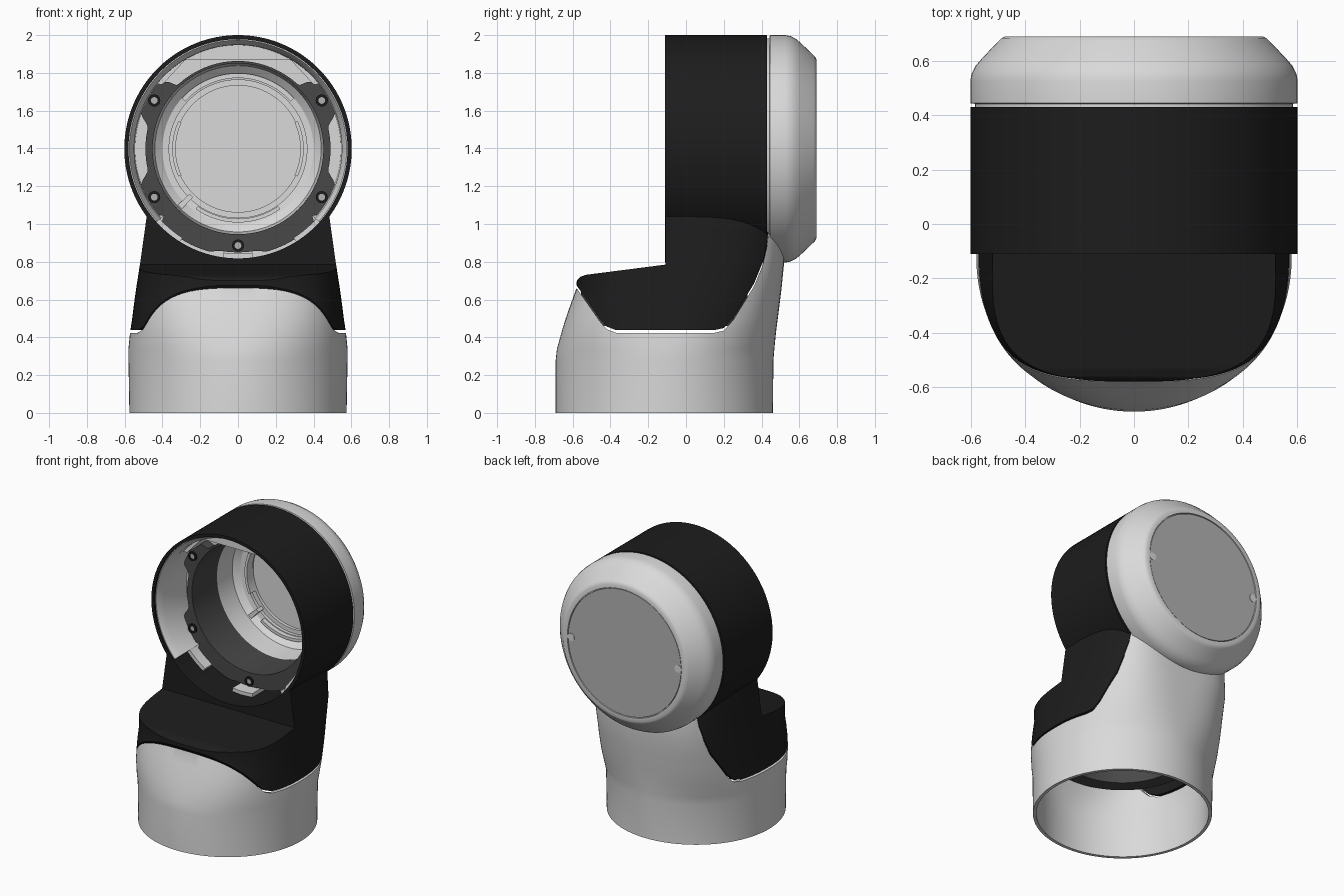
import bpy, bmesh, math

if "Cube" in bpy.data.objects:
    bpy.data.objects.remove(bpy.data.objects["Cube"])

CZ, R = 1.398, 0.602          # centre height and radius of the upper drum
BY = -0.115                   # centre y of the base


def material(name, v):
    m = bpy.data.materials.new(name)
    m.diffuse_color = (v, v, v, 1)
    m.use_nodes = True
    m.node_tree.nodes["Principled BSDF"].inputs["Base Color"].default_value = m.diffuse_color
    return m


LIGHT = material("light_grey", 0.70)
MID = material("mid_grey", 0.45)
DARK = material("dark_grey", 0.065)
BLACK = material("black", 0.012)


def finish(ob, mat, angle=32):
    ob.data.materials.clear()
    ob.data.materials.append(mat)
    for p in ob.data.polygons:
        p.material_index = 0
    bpy.ops.object.select_all(action='DESELECT')
    ob.select_set(True)
    bpy.context.view_layer.objects.active = ob
    bpy.ops.object.shade_smooth_by_angle(angle=math.radians(angle))
    return ob


def make(name, bm, mat=None):
    bmesh.ops.remove_doubles(bm, verts=bm.verts, dist=1e-5)
    bmesh.ops.recalc_face_normals(bm, faces=bm.faces)
    me = bpy.data.meshes.new(name)
    bm.to_mesh(me)
    bm.free()
    ob = bpy.data.objects.new(name, me)
    bpy.context.collection.objects.link(ob)
    return finish(ob, mat) if mat else ob


def lathe(name, prof, mat=None, a0=0, a1=360, n=128, axis='y', c=(0, CZ)):
    """Revolve (radius, depth) points; prof may be a function of the angle."""
    bm = bmesh.new()
    full = a1 - a0 >= 360
    rows = []
    for i in range(n if full else n + 1):
        deg = a0 + (a1 - a0) * i / n
        t = math.radians(deg)
        row = []
        for r, d in (prof(deg) if callable(prof) else prof):
            u, v = c[0] + r * math.cos(t), c[1] + r * math.sin(t)
            row.append(bm.verts.new((u, d, v) if axis == 'y' else (u, v, d)))
        rows.append(row)
    m = len(rows[0])
    pts = prof(0) if callable(prof) else prof
    span = m - 1 if pts[0][0] == 0 and pts[-1][0] == 0 else m
    for i in range(n):
        p, q = rows[i], rows[(i + 1) % len(rows)]
        for k in range(span):
            j = (k + 1) % m
            bm.faces.new((p[k], p[j], q[j], q[k]))
    if not full:
        bm.faces.new(rows[0])
        bm.faces.new(rows[-1])
    return make(name, bm, mat)


def block(r0, r1, y0, y1):
    return [(r0, y0), (r1, y0), (r1, y1), (r0, y1)]


def prism(name, pts, lo, hi, axis, mat=None):
    """Extrude a flat outline along x (outline in y,z) or y (outline in x,z)."""
    bm = bmesh.new()
    ends = [[bm.verts.new((t, u, v) if axis == 'x' else (u, t, v)) for u, v in pts]
            for t in (lo, hi)]
    bm.faces.new(ends[0])
    bm.faces.new(ends[1])
    for k in range(len(pts)):
        j = (k + 1) % len(pts)
        bm.faces.new((ends[0][k], ends[0][j], ends[1][j], ends[1][k]))
    return make(name, bm, mat)


# height, half width, front reach, back reach, squareness
SECTIONS = [(0, .575, .575, .575, 2), (.28, .58, .575, .578, 2), (.34, .58, .568, .583, 2.1),
            (.43, .571, .543, .592, 2.35), (.5, .56, .522, .601, 2.55),
            (.58, .55, .494, .611, 2.75), (.66, .539, .465, .621, 2.95),
            (.8, .517, .46, .635, 3.5), (1.1, .475, .46, .635, 4)]


def body(name, off, ext):
    bm = bmesh.new()
    rows, n = [], 128
    for k, (z, a, f, b, e) in enumerate(SECTIONS):
        z += -ext if k == 0 else ext if k == len(SECTIONS) - 1 else 0
        row = []
        for i in range(n):
            t = 2 * math.pi * i / n
            c, s = math.cos(t), math.sin(t)
            x = math.copysign(abs(c) ** (2 / e), c) * (a - off)
            y = math.copysign(abs(s) ** (2 / e), s) * ((b if s > 0 else f) - off)
            row.append(bm.verts.new((x, BY + y, z)))
        rows.append(row)
    for p, q in zip(rows, rows[1:]):
        for i in range(n):
            j = (i + 1) % n
            bm.faces.new((p[i], p[j], q[j], q[i]))
    bm.faces.new(rows[0])
    bm.faces.new(rows[-1])
    return make(name, bm)


def boolean(ob, cutter, op):
    mod = ob.modifiers.new("cut", 'BOOLEAN')
    mod.object, mod.operation, mod.solver = cutter, op, 'EXACT'
    bpy.ops.object.select_all(action='DESELECT')
    ob.select_set(True)
    bpy.context.view_layer.objects.active = ob
    bpy.ops.object.modifier_apply(modifier=mod.name)
    bpy.data.objects.remove(cutter)


def drum_cutter():
    return lathe("drum_cutter", [(0, -.4), (.592, -.4), (.592, .9), (0, .9)])


# Split line between the light base and the black neck, seen from the side
SPLIT = [(-.58, .662), (-.45, .477), (-.42, .443), (-.37, .424), (.15, .424), (.2, .435),
         (.25, .492), (.36, .67), (.405, .78), (.428, .88), (.438, .97)]

# Light base shell, rising at the back up to the cap
base = body("base_shell", 0, 0)
boolean(base, body("base_hollow", .022, .04), 'DIFFERENCE')
boolean(base, prism("split_cutter", [(-.8, .975)] + SPLIT + [(.44, 1.3), (-.8, 1.3)],
                    -1, 1, 'x'), 'DIFFERENCE')
boolean(base, drum_cutter(), 'DIFFERENCE')
finish(base, LIGHT)

# Black neck shell with its sloped shoulder
neck = body("neck_shell", 0, 0)
outline = [(y, z + .014) for y, z in SPLIT] + [(.438, 1.3), (-.108, 1.3), (-.108, .785),
                                              (-.53, .731), (-.56, .72), (-.578, .70)]
boolean(neck, prism("neck_outline", outline, -1, 1, 'x'), 'INTERSECT')
hollow = body("neck_hollow", .022, .04)
boolean(hollow, prism("neck_hollow_outline", [(-.9, .1), (.7, .1), (.7, 1.3), (-.086, 1.3),
        (-.086, .765), (-.53, .705), (-.9, .66)], -1, 1, 'x'), 'INTERSECT')
boolean(neck, hollow, 'DIFFERENCE')
boolean(neck, drum_cutter(), 'DIFFERENCE')
finish(neck, BLACK)

# Black drum, open to the front
lathe("drum", block(.58, R, -.11, .43), BLACK)

# Light rear cap with stepped inside
lathe("rear_cap", [(0, .65), (.335, .65), (.335, .628), (.365, .628), (.365, .605), (.4, .6),
                   (.44, .565), (.452, .41), (.585, .41), (.585, .442), (R, .444), (R, .525),
                   (.597, .553), (.582, .582), (.56, .608), (.497, .674), (.488, .683),
                   (.474, .69), (.447, .69), (.447, .675), (0, .675)], LIGHT)
lathe("rear_disc", [(0, .67), (.442, .67), (.442, .687), (0, .687)], MID)
for s in (-1, 1):
    lathe("disc_notch", [(0, .68), (.027, .68), (.027, .69), (0, .69)], LIGHT,
          n=24, c=(s * .42, CZ))

# Raised arcs and key on the inside of the cap
for r0, r1, a0, a1 in ((.375, .4, 42, 138), (.33, .348, -25, 25), (.33, .348, 155, 205),
                       (.37, .39, 235, 305), (.35, .445, 223, 227)):
    lathe("inner_rib", block(r0, r1, .57, .635), LIGHT, a0, a1, 32)

# Light liner around the upper part of the drum opening
lathe("drum_liner", [(.582, -.095), (.575, -.095), (.55, -.05), (.545, .2), (.46, .2),
                     (.46, .425), (.582, .425)], LIGHT, -42, 222)
arc = [(.56 * math.cos(math.radians(a)), CZ + .56 * math.sin(math.radians(a)))
       for a in range(38, 143, 4)]
prism("liner_flat", arc + [(-.4, CZ + .34), (-.28, CZ + .47), (.28, CZ + .47), (.4, CZ + .34)],
      .0, .3, 'y', LIGHT)
for a0, a1 in ((-58, -42), (222, 238), (262, 278)):
    lathe("liner_foot", block(.555, .582, .05, .3), LIGHT, a0, a1, 16)

# Dark mounting ring with lobes at the screws
SCREWS = (30, 150, 210, 270, 330)


def ring_profile(deg):
    deg %= 360
    low = .465 if 45 < deg < 135 else .565 if 222 < deg < 318 else .49
    gap = min(abs(deg - s) for s in SCREWS)
    k = min(max((gap - 9) / 8, 0), 1)
    k = k * k * (3 - 2 * k)
    return block(.452, .548 + (low - .548) * k, .13, .415)


lathe("mounting_ring", ring_profile, DARK, n=180)
for a in SCREWS:
    t = math.radians(a)
    c = (.512 * math.cos(t), CZ + .512 * math.sin(t))
    lathe("screw_socket", block(.018, .032, .118, .16), BLACK, n=24, c=c)
    lathe("screw", [(0, .124), (.018, .124), (.018, .16), (0, .16)], MID, n=16, c=c)

# Dark mounting ring inside the base
lathe("base_mounting_ring", [(.4, .46), (.495, .46), (.495, .5), (.44, .52), (.44, .64),
                             (.4, .64)], DARK, axis='z', c=(0, BY))
